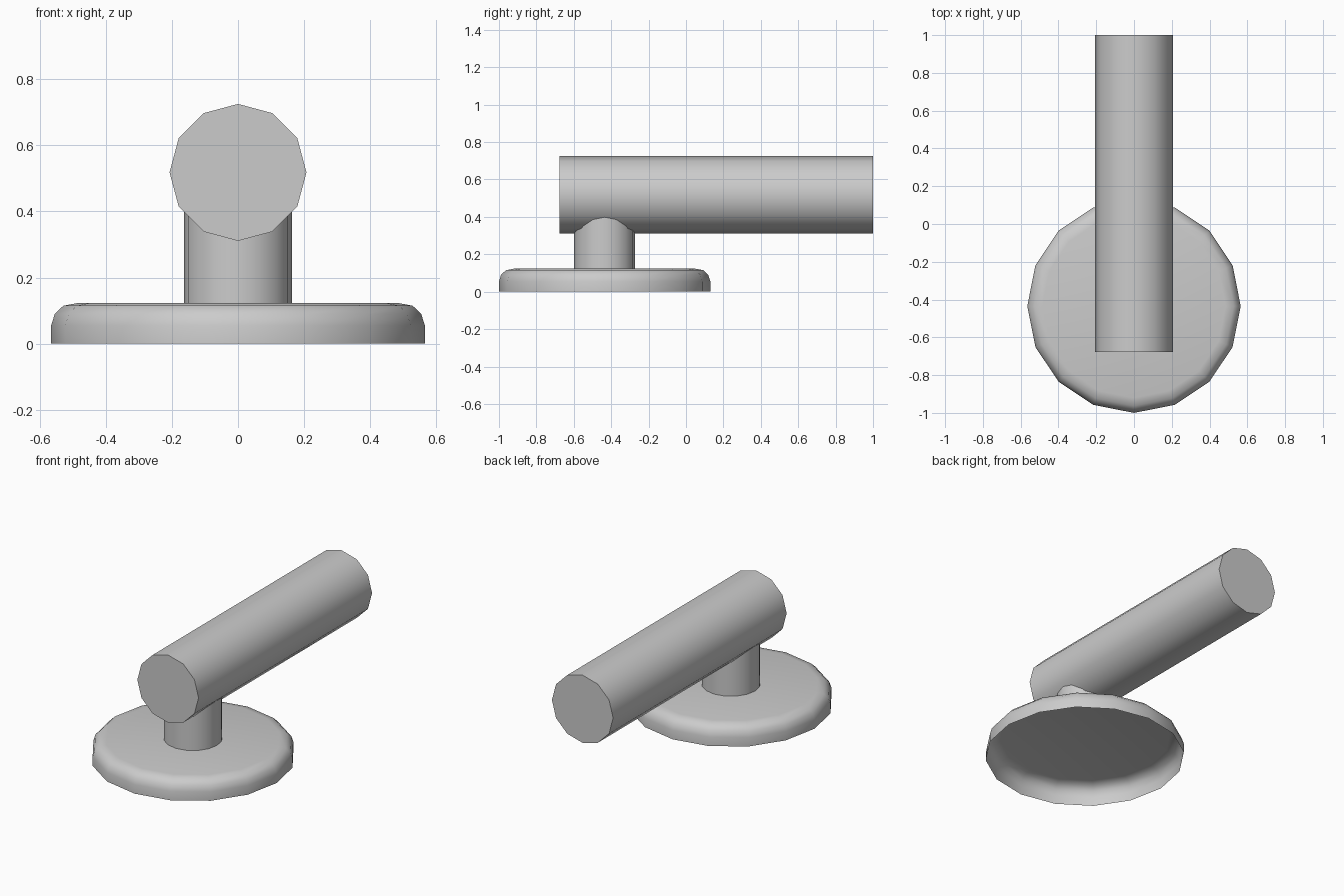
import bpy, bmesh, math
from mathutils import Matrix, Vector

if "Cube" in bpy.data.objects:
    bpy.data.objects.remove(bpy.data.objects["Cube"])

BASE_Y = -0.435   # shared axis of base and stem


def lathe(name, profile, sides, matrix, cap_start, cap_end):
    """Spin a (radius, height) profile into a faceted ring stack."""
    bm = bmesh.new()
    rings = []
    for r, h in profile:
        ring = []
        for i in range(sides):
            a = 2 * math.pi * i / sides
            ring.append(bm.verts.new(matrix @ Vector((r * math.cos(a), r * math.sin(a), h))))
        rings.append(ring)
    for lo, hi in zip(rings, rings[1:]):
        for i in range(sides):
            j = (i + 1) % sides
            bm.faces.new((lo[i], lo[j], hi[j], hi[i]))
    if cap_start:
        bm.faces.new(rings[0][::-1])
    if cap_end:
        bm.faces.new(rings[-1])
    mesh = bpy.data.meshes.new(name)
    bm.to_mesh(mesh)
    bm.free()
    obj = bpy.data.objects.new(name, mesh)
    bpy.context.collection.objects.link(obj)
    bpy.ops.object.select_all(action='DESELECT')
    obj.select_set(True)
    bpy.context.view_layer.objects.active = obj
    bpy.ops.object.shade_smooth_by_angle(angle=math.radians(35))
    return obj


upright = Matrix.Translation((0, BASE_Y, 0))

# Wall flange: rounded shell, open underneath
lathe("base_flange",
      [(0.565, 0), (0.565, 0.055), (0.554, 0.09), (0.528, 0.115), (0.485, 0.123)],
      16, upright, False, True)

# Short stem running up into the bar
lathe("stem", [(0.163, 0.123), (0.163, 0.45)], 16, upright, False, False)

# Horizontal bar, axis along y
along_y = Matrix.Translation((0, 0, 0.518)) @ Matrix.Rotation(-math.pi / 2, 4, 'X')
lathe("bar", [(0.207, -0.677), (0.207, 1.0)], 12, along_y, True, True)
